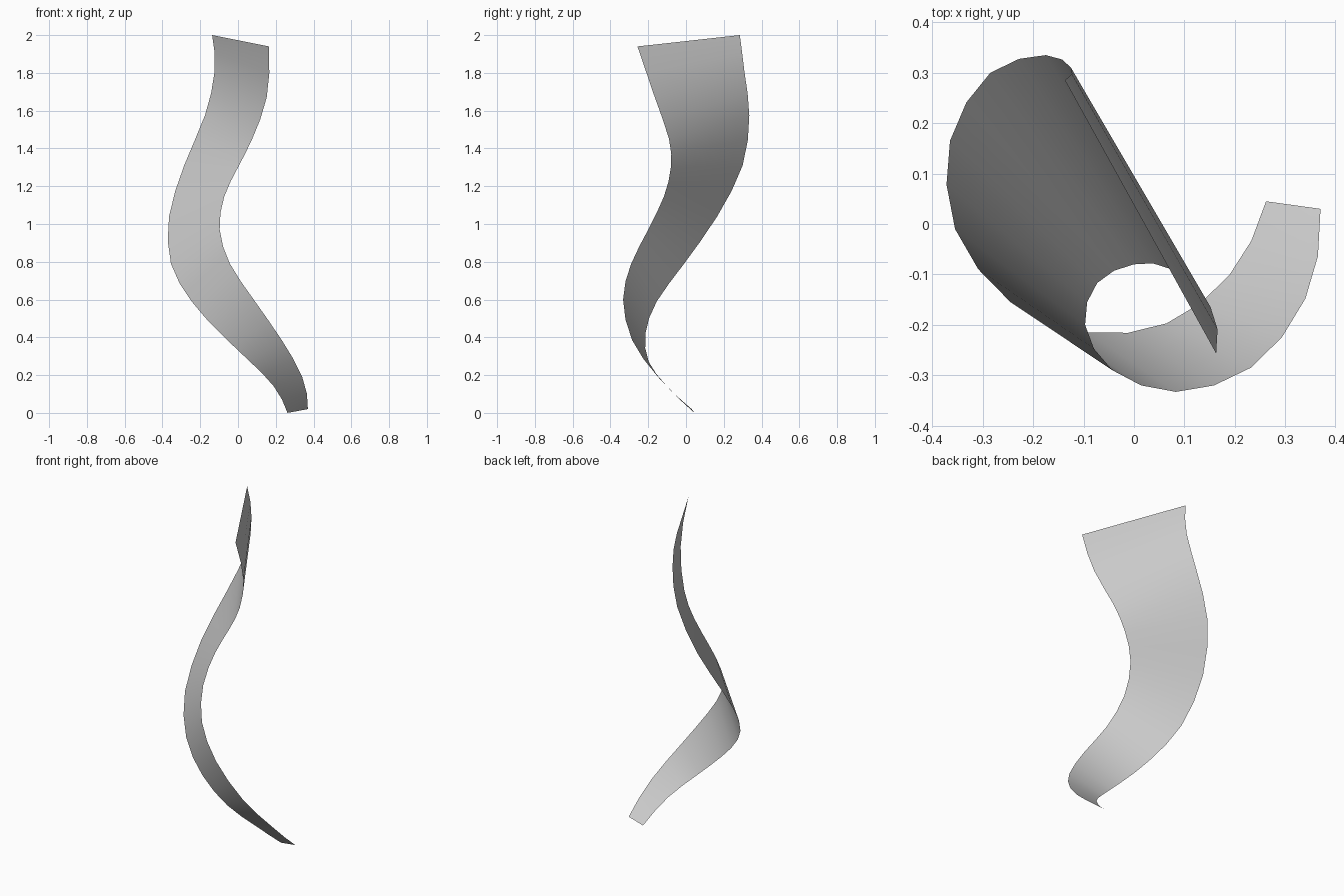
import bpy, bmesh
from mathutils import Vector

if "Cube" in bpy.data.objects:
    bpy.data.objects.remove(bpy.data.objects["Cube"])

# Control points along the two long edges of the twisting, widening ribbon
edge_a = [(.37, .03, .02), (.34, -.148, .19), (.232, -.285, .385), (.083, -.333, .60),
          (-.043, -.29, .79), (-.097, -.2, .97), (-.073, -.117, 1.145), (0, -.08, 1.30),
          (.075, -.09, 1.45), (.152, -.165, 1.67), (.163, -.257, 1.94)]
edge_b = [(.262, .045, 0), (.19, -.1, .14), (.065, -.197, .27), (-.092, -.215, .42),
          (-.245, -.155, .59), (-.355, -.01, .79), (-.365, .165, 1.04), (-.285, .30, 1.31),
          (-.175, .335, 1.575), (-.125, .31, 1.80), (-.137, .285, 2.0)]


def refine(points):
    """Insert a smoothly interpolated point halfway along each span."""
    p = [Vector(c) for c in points]
    p = [3 * p[0] - 3 * p[1] + p[2]] + p + [3 * p[-1] - 3 * p[-2] + p[-3]]
    out = []
    for i in range(1, len(p) - 2):
        out += [p[i], (p[i] + p[i + 1]) * 9 / 16 - (p[i - 1] + p[i + 2]) / 16]
    return out + [p[-2]]


# Ribbon: straight rungs between the edges, divided across the width
ACROSS = 6
bm = bmesh.new()
rows = [[bm.verts.new(b.lerp(a, j / ACROSS)) for j in range(ACROSS + 1)]
        for a, b in zip(refine(edge_a), refine(edge_b))]
for low, high in zip(rows, rows[1:]):
    for j in range(ACROSS):
        bm.faces.new((low[j], low[j + 1], high[j + 1], high[j])).smooth = True
mesh = bpy.data.meshes.new("twisted_ribbon")
bm.to_mesh(mesh)
bm.free()
ribbon = bpy.data.objects.new("twisted_ribbon", mesh)
bpy.context.collection.objects.link(ribbon)
